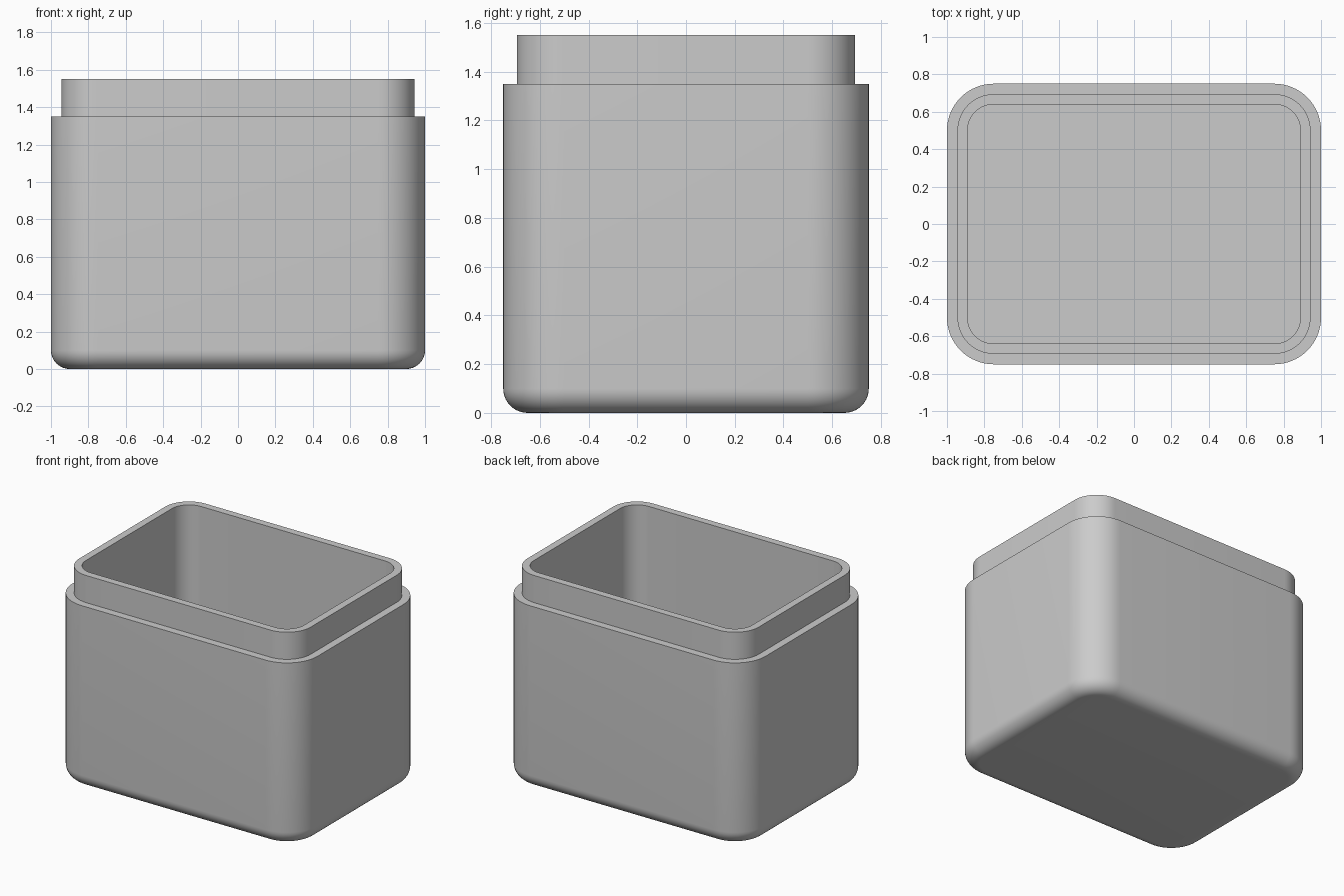
import bpy, bmesh, math

if "Cube" in bpy.data.objects:
    bpy.data.objects.remove(bpy.data.objects["Cube"])

HALF_X, HALF_Y, CORNER = 1.0, 0.75, 0.25
FILLET, ARC_STEPS = 0.10, 16


def rounded_ring(bm, inset, z):
    """Loop of vertices around a rounded rectangle, inset from the outer wall."""
    r = CORNER - inset
    cx, cy = HALF_X - CORNER, HALF_Y - CORNER
    ring = []
    for q, (sx, sy) in enumerate([(1, 1), (-1, 1), (-1, -1), (1, -1)]):
        for i in range(ARC_STEPS + 1):
            a = (q + i / ARC_STEPS) * math.pi / 2
            ring.append(bm.verts.new((sx * cx + r * math.cos(a),
                                      sy * cy + r * math.sin(a), z)))
    return ring


# Wall section as (inset, height): base fillet, outer wall, ledge, lip, cavity
profile = []
for i in range(11):
    a = i / 10 * math.pi / 2
    profile.append((FILLET * (1 - math.sin(a)), FILLET * (1 - math.cos(a))))
profile += [(0.0, 1.35), (0.056, 1.35), (0.056, 1.55), (0.11, 1.55), (0.11, 0.11)]

bm = bmesh.new()
rings = [rounded_ring(bm, inset, z) for inset, z in profile]
n = len(rings[0])
for low, high in zip(rings, rings[1:]):
    for i in range(n):
        j = (i + 1) % n
        bm.faces.new((low[i], low[j], high[j], high[i]))
bm.faces.new(list(reversed(rings[0])))   # underside
bm.faces.new(rings[-1])                  # cavity floor

mesh = bpy.data.meshes.new("box_body")
bm.to_mesh(mesh)
bm.free()
body = bpy.data.objects.new("box_body", mesh)
bpy.context.collection.objects.link(body)

# Single plain grey
grey = bpy.data.materials.new("plain_grey")
grey.diffuse_color = (0.6, 0.6, 0.6, 1)
grey.use_nodes = True
grey.node_tree.nodes["Principled BSDF"].inputs["Base Color"].default_value = grey.diffuse_color
mesh.materials.append(grey)

# Smooth corners, crisp rim and ledge
bpy.context.view_layer.objects.active = body
body.select_set(True)
bpy.ops.object.shade_smooth_by_angle(angle=math.radians(30))
